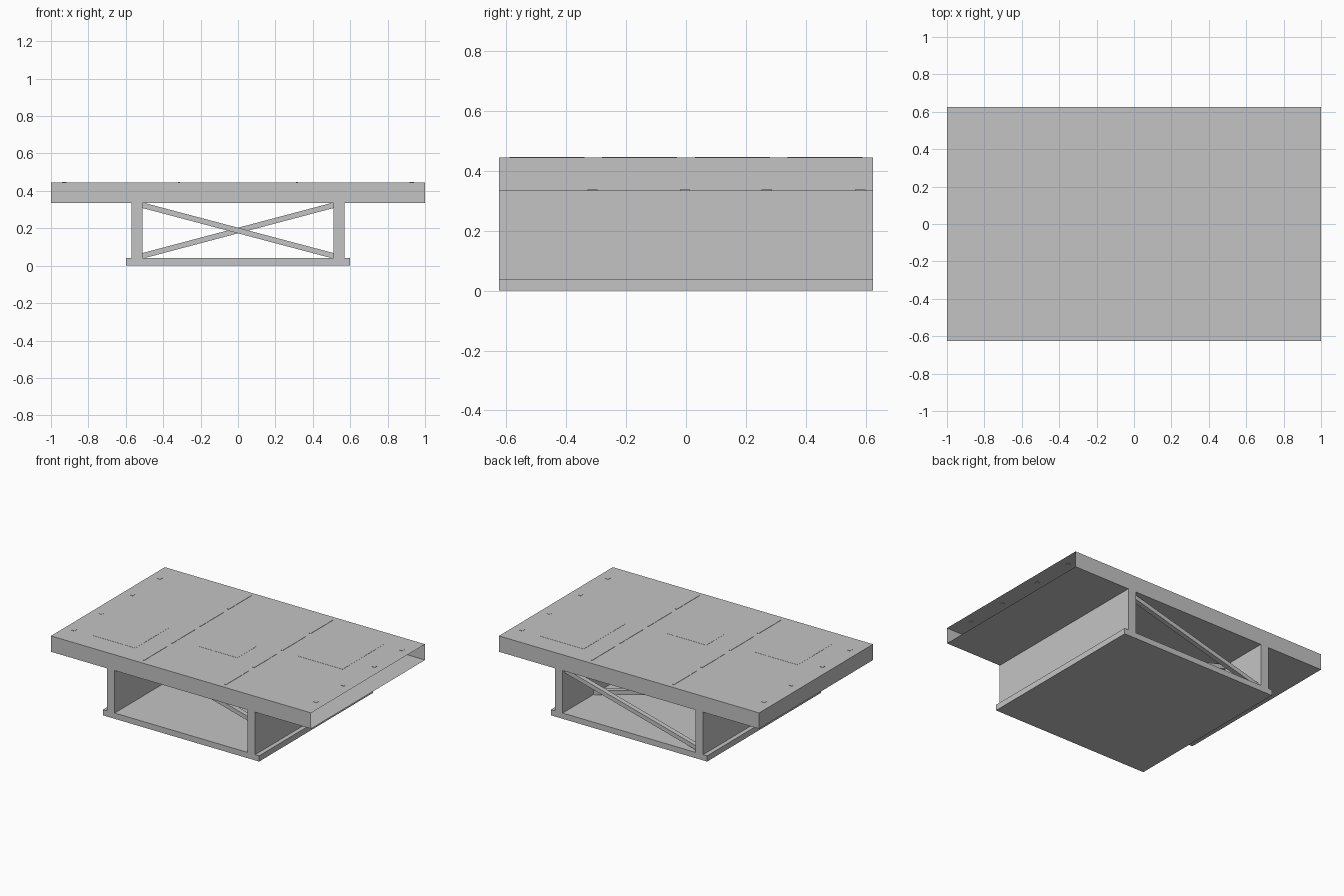
import bpy
import bmesh

if "Cube" in bpy.data.objects:
    bpy.data.objects.remove(bpy.data.objects["Cube"])

HALF_Y = 0.625
Z_PLATE, Z_FLOOR, Z_TOP = 0.04, 0.335, 0.445

concrete = bpy.data.materials.new("concrete_grey")
concrete.diffuse_color = (0.55, 0.55, 0.55, 1)
concrete.use_nodes = True
concrete.node_tree.nodes["Principled BSDF"].inputs["Base Color"].default_value = concrete.diffuse_color


def prism(name, profile, y0, y1, skip=()):
    """Extrude an xz profile along y; skip lists side faces to leave open."""
    bm = bmesh.new()
    front = [bm.verts.new((x, y0, z)) for x, z in profile]
    back = [bm.verts.new((x, y1, z)) for x, z in profile]
    bm.faces.new(front)
    bm.faces.new(back[::-1])
    n = len(profile)
    for i in range(n):
        if i not in skip:
            j = (i + 1) % n
            bm.faces.new((front[j], front[i], back[i], back[j]))
    mesh = bpy.data.meshes.new(name)
    bm.to_mesh(mesh)
    bm.free()
    mesh.materials.append(concrete)
    obj = bpy.data.objects.new(name, mesh)
    bpy.context.collection.objects.link(obj)
    return obj


def box(name, x0, x1, y0, y1, z0, z1, skip=()):
    # Counter-clockwise from the front: bottom, right, top, left sides
    return prism(name, [(x0, z0), (x1, z0), (x1, z1), (x0, z1)], y0, y1, skip)


# Hollow deck, open at its right end
box("deck", -1, 1, -HALF_Y, HALF_Y, Z_FLOOR, Z_TOP, skip=(1,))

# Bottom plate and the two upright webs
box("bottom_plate", -0.6, 0.6, -HALF_Y, HALF_Y, 0, Z_PLATE)
box("left_web", -0.57, -0.51, -HALF_Y, HALF_Y, Z_PLATE, Z_FLOOR)
box("right_web", 0.51, 0.57, -HALF_Y, HALF_Y, Z_PLATE, Z_FLOOR)

# Diagonal braces, alternating in direction along the length
for i, y in enumerate((-0.312, -0.003, 0.27, 0.582)):
    s = 1 if i % 2 == 0 else -1
    profile = [(-0.51 * s, 0.308), (0.51 * s, 0.038),
               (0.51 * s, 0.068), (-0.51 * s, 0.338)]
    if s < 0:
        profile.reverse()
    prism("diagonal_brace", profile, y - 0.017, y + 0.017)

# Thin repair patches on the deck
for x0, x1, y0, y1 in ((-0.79, -0.46, -0.47, -0.10),
                       (-0.15, 0.15, -0.22, -0.01),
                       (0.45, 0.79, 0.02, 0.48)):
    box("deck_patch", x0, x1, y0, y1, Z_TOP - 0.001, Z_TOP + 0.001)

# Dashed joint strips and small edge studs
for side in (-1, 1):
    for k in range(4):
        y = -0.465 + 0.31 * k
        box("joint_strip", side * 0.315 - 0.006, side * 0.315 + 0.006,
            y - 0.125, y + 0.125, Z_TOP - 0.001, Z_TOP + 0.002)
    for y in (-0.47, -0.17, 0.17, 0.47):
        box("edge_stud", side * 0.93 - 0.012, side * 0.93 + 0.012,
            y - 0.012, y + 0.012, Z_TOP - 0.002, Z_TOP + 0.002)
